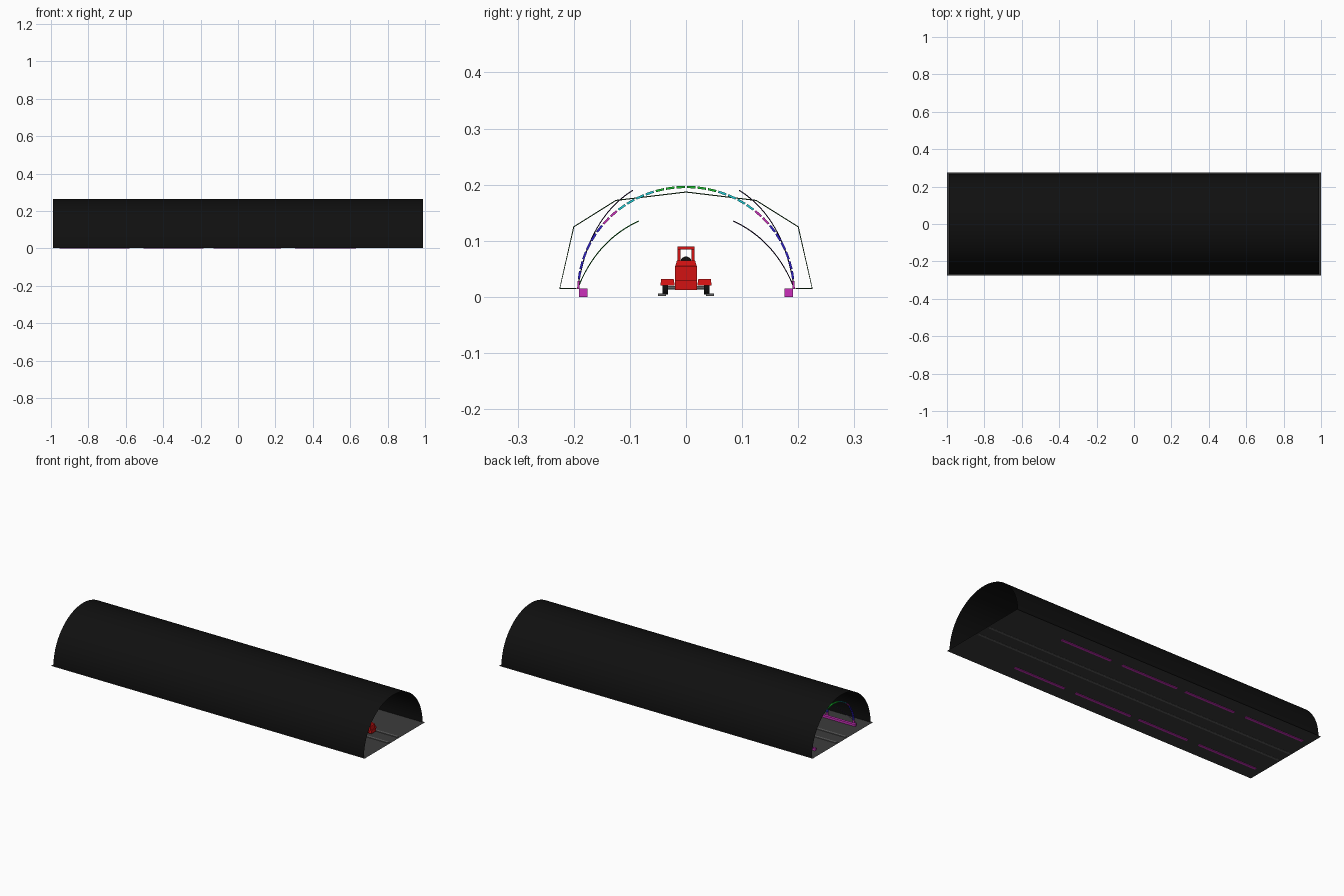
import bpy, bmesh, math

if "Cube" in bpy.data.objects:
    bpy.data.objects.remove(bpy.data.objects["Cube"])

def mat(name, r, g, b):
    m = bpy.data.materials.new(name)
    m.diffuse_color = (r, g, b, 1)
    m.use_nodes = True
    m.node_tree.nodes["Principled BSDF"].inputs["Base Color"].default_value = m.diffuse_color
    return m

BLACK = mat("tunnel_black", 0.005, 0.005, 0.005)
FLOOR = mat("floor_grey", 0.045, 0.045, 0.045)
RAIL = mat("rail_grey", 0.11, 0.11, 0.11)
RED = mat("car_red", 0.65, 0.006, 0.006)
MAGENTA = mat("neon_magenta", 0.6, 0.03, 0.5)
CYAN = mat("neon_cyan", 0.015, 0.6, 0.65)
GREEN = mat("neon_green", 0.01, 0.5, 0.03)
BLUE = mat("neon_blue", 0.03, 0.015, 0.6)
PURPLE = mat("neon_purple", 0.06, 0.02, 0.16)
DKGREEN = mat("wire_green", 0.012, 0.07, 0.015)

def finish(name, bm, mats):
    me = bpy.data.meshes.new(name)
    bm.to_mesh(me)
    bm.free()
    for m in mats:
        me.materials.append(m)
    ob = bpy.data.objects.new(name, me)
    bpy.context.collection.objects.link(ob)
    return ob

def box(name, x0, x1, y0, y1, z0, z1, m, top=1.0):
    """Box from its limits; top scales the upper face."""
    bm = bmesh.new()
    bmesh.ops.create_cube(bm, size=1)
    cx, cy = (x0 + x1) / 2, (y0 + y1) / 2
    for v in bm.verts:
        s = top if v.co.z > 0 else 1
        v.co = (cx + v.co.x * (x1 - x0) * s, cy + v.co.y * (y1 - y0) * s,
                z0 if v.co.z < 0 else z1)
    return finish(name, bm, [m])

def cylinder(name, c, r, length, m, axis='Y', seg=24):
    bpy.ops.mesh.primitive_cylinder_add(vertices=seg, radius=r, depth=length, location=c,
        rotation=(math.pi / 2, 0, 0) if axis == 'Y' else (0, math.pi / 2, 0))
    ob = bpy.context.object
    ob.name = name
    ob.data.materials.append(m)
    bpy.ops.object.shade_smooth_by_angle(angle=math.radians(40))
    return ob

def wire(name, pts, r, m):
    """Thin neon wire along a path of points."""
    cu = bpy.data.curves.new(name, 'CURVE')
    cu.dimensions = '3D'
    cu.bevel_depth = r
    cu.bevel_resolution = 1
    sp = cu.splines.new('POLY')
    sp.points.add(len(pts) - 1)
    for p, q in zip(sp.points, pts):
        p.co = (*q, 1)
    cu.materials.append(m)
    ob = bpy.data.objects.new(name, cu)
    bpy.context.collection.objects.link(ob)

# tunnel shell: open half-round sheet
bm = bmesh.new()
N, R = 48, 0.262
rows = []
for i in range(N + 1):
    a = math.pi * i / N
    rows.append([bm.verts.new((x, 1.02 * R * math.cos(a), 0.003 + 0.26 / R * R * math.sin(a)))
                 for x in (-0.99, 0.99)])
for a, b in zip(rows, rows[1:]):
    f = bm.faces.new((a[0], a[1], b[1], b[0]))
    f.smooth = True
finish("tunnel_shell", bm, [BLACK])

# floor sheet
bm = bmesh.new()
bm.faces.new([bm.verts.new((x, y, 0.003)) for x, y in
              ((-1, -.275), (1, -.275), (1, .275), (-1, .275))])
finish("floor", bm, [FLOOR])

# rails and side light bars
SECTIONS = [(-0.955, -0.58), (-0.505, -0.185), (-0.13, 0.23), (0.305, 0.63)]
for s, side in ((-1, "left"), (1, "right")):
    box("rail_" + side, -0.99, 0.99, s * .043 - .007, s * .043 + .007, 0.002, 0.006, RAIL)
    for i, (a, b) in enumerate(SECTIONS):
        box(f"light_bar_{side}_{i}", a, b, s * .183 - .0075, s * .183 + .0075, 0, 0.015, MAGENTA)

# neon arches: bands of small plates coloured by height
def arch(name, x, w=0.012, r=0.194, t=0.004, n=32):
    bm = bmesh.new()
    for i in range(n):
        a0, a1 = (math.pi * (i + d) / n for d in (0.1, 0.9))
        vs = [bm.verts.new((x + dx, q * math.cos(a), 0.012 + (q - .008) * math.sin(a)))
              for a in (a0, a1) for dx, q in ((-w/2, r), (w/2, r), (w/2, r - t), (-w/2, r - t))]
        deg = 90 - abs(90 - math.degrees((a0 + a1) / 2))
        k = 0 if deg < 8 or 38 < deg < 50 else 1 if deg < 38 else 2 if deg < 74 else 3
        quads = [(3, 2, 1, 0), (4, 5, 6, 7)] + [(j, (j+1) % 4, (j+1) % 4 + 4, j + 4) for j in range(4)]
        for q in quads:
            bm.faces.new([vs[j] for j in q]).material_index = k
    bmesh.ops.recalc_face_normals(bm, faces=bm.faces)
    finish(name, bm, [MAGENTA, BLUE, CYAN, GREEN])

for i, (a, b) in enumerate(SECTIONS):
    for j, x in enumerate((a + 0.02, (a + b) / 2, b - 0.02)):
        arch(f"neon_arch_{i}_{j}", x)

# angular wire frame and curved side wires
half = [(.195, .015), (.225, .015), (.2, .125), (.125, .172), (0, .187)]
prof = half + [(-y, z) for y, z in half[-2::-1]]
wire("angular_wire", [(0.05, y, z) for y, z in prof], 0.0011, DKGREEN)

def bend(p, c, q, x0, x1, s):
    pts = []
    for i in range(13):
        t = i / 12
        y, z = ((1-t)**2 * p[k] + 2*t*(1-t) * c[k] + t*t * q[k] for k in (0, 1))
        pts.append((x0 + (x1 - x0) * t, s * y, z))
    return pts

for s, side in ((-1, "left"), (1, "right")):
    for i, (a, b) in enumerate(SECTIONS):
        if i % 2:
            wire(f"inner_wire_{side}_{i}", bend((.193, .015), (.16, .10), (.085, .135), a, b, s),
                 0.001, GREEN if s < 0 else PURPLE)
        else:
            wire(f"outer_wire_{side}_{i}", bend((.193, .015), (.175, .14), (.095, .19), a, b, s),
                 0.001, PURPLE)

# rail car: body, nose, cab frame
box("car_chassis", 0.70, 0.865, -.02, .02, .012, .03, RED)
box("car_body", 0.705, 0.86, -.02, .02, .03, .055, RED)
box("car_hood", 0.71, 0.85, -.019, .019, .055, .065, RED, 0.85)
cylinder("car_seat", (0.775, 0, .062), .010, 0.05, BLACK, 'X')
for x in (0.725, 0.80):
    for s in (-1, 1):
        box("cab_post", x - .003, x + .003, s * .0125 - .003, s * .0125 + .003, .062, .086, RED)
box("cab_roof", 0.718, 0.807, -.0155, .0155, .085, .09, RED)

# fenders and wheels
for x in (0.735, 0.83):
    for s in (-1, 1):
        box("fender", x - .022, x + .022, s * .033 - .013, s * .033 + .013, .02, .032, RED, 0.85)
        cylinder("wheel", (x, s * .037, .0165), .0125, .009, BLACK)
    cylinder("axle", (x, 0, .0165), .003, .07, RAIL, seg=12)
